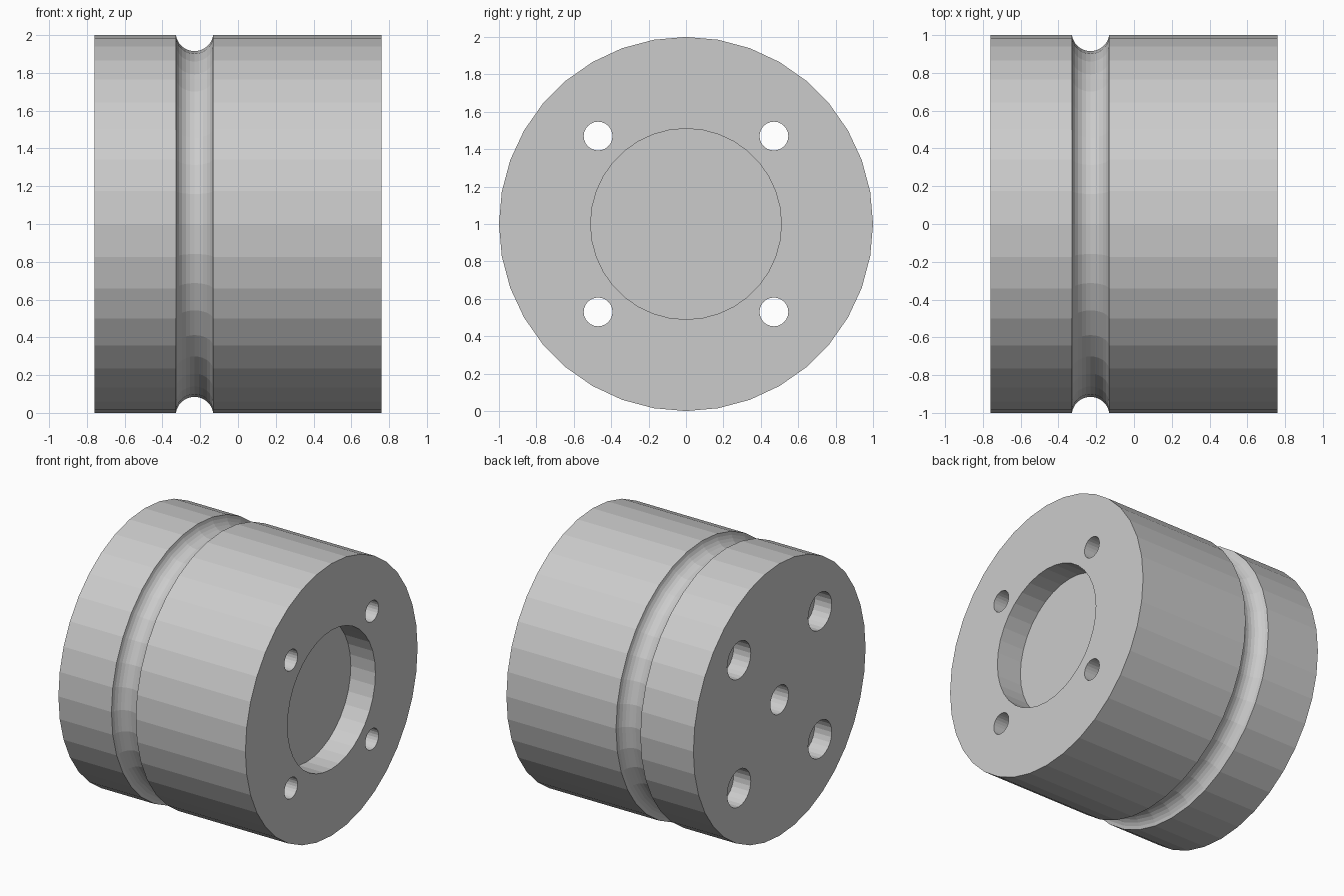
import bpy, bmesh
from math import sin, cos, pi, radians, asin

if "Cube" in bpy.data.objects:
    bpy.data.objects.remove(bpy.data.objects["Cube"])

HALF = 0.76          # half length along x
AXIS_Z = 1.0         # height of the turning axis


def lathe(name, profile, y=0.0, z=AXIS_Z, sides=36):
    """Turn (x, radius) points into a closed solid around an x-parallel axis."""
    bm = bmesh.new()
    rings = []
    for x, r in profile:
        rings.append([bm.verts.new((x, y + r * cos(2 * pi * i / sides),
                                    z + r * sin(2 * pi * i / sides)))
                      for i in range(sides)])
    for a, b in zip(rings, rings[1:]):
        for i in range(sides):
            j = (i + 1) % sides
            bm.faces.new((a[i], a[j], b[j], b[i]))
    bm.faces.new(rings[0])
    bm.faces.new(rings[-1])
    bmesh.ops.recalc_face_normals(bm, faces=bm.faces)
    mesh = bpy.data.meshes.new(name)
    bm.to_mesh(mesh)
    bm.free()
    obj = bpy.data.objects.new(name, mesh)
    bpy.context.collection.objects.link(obj)
    return obj


# Drum body with a round-bottomed groove
groove_x, groove_r, groove_c = -0.23, 0.1, 1.015
start = asin((groove_c - 1.0) / groove_r)
steps = 12
arc = []
for k in range(steps + 1):
    a = start + (pi - 2 * start) * k / steps
    arc.append((groove_x - groove_r * cos(a), groove_c - groove_r * sin(a)))
body = lathe("drum_body", [(-HALF, 1.0)] + arc + [(HALF, 1.0)])

# Cutters: front pocket, blind centre hole, four counterbored bolt holes
out = HALF + 0.1
cutters = [
    lathe("pocket_cutter", [(HALF - 0.2, 0.51), (out, 0.51)]),
    lathe("centre_hole_cutter", [(-out, 0.105), (-HALF + 0.13, 0.105)], sides=24),
]
step_x = -HALF + 0.14
for sy in (-1, 1):
    for sz in (-1, 1):
        cutters.append(lathe("bolt_hole_cutter",
                             [(-out, 0.137), (step_x, 0.137),
                              (step_x, 0.077), (out, 0.077)],
                             y=0.47 * sy, z=AXIS_Z + 0.47 * sz, sides=24))

for cutter in cutters:
    mod = body.modifiers.new(cutter.name, 'BOOLEAN')
    mod.operation = 'DIFFERENCE'
    mod.solver = 'EXACT'
    mod.object = cutter
    cutter.hide_render = True
    cutter.display_type = 'WIRE'
